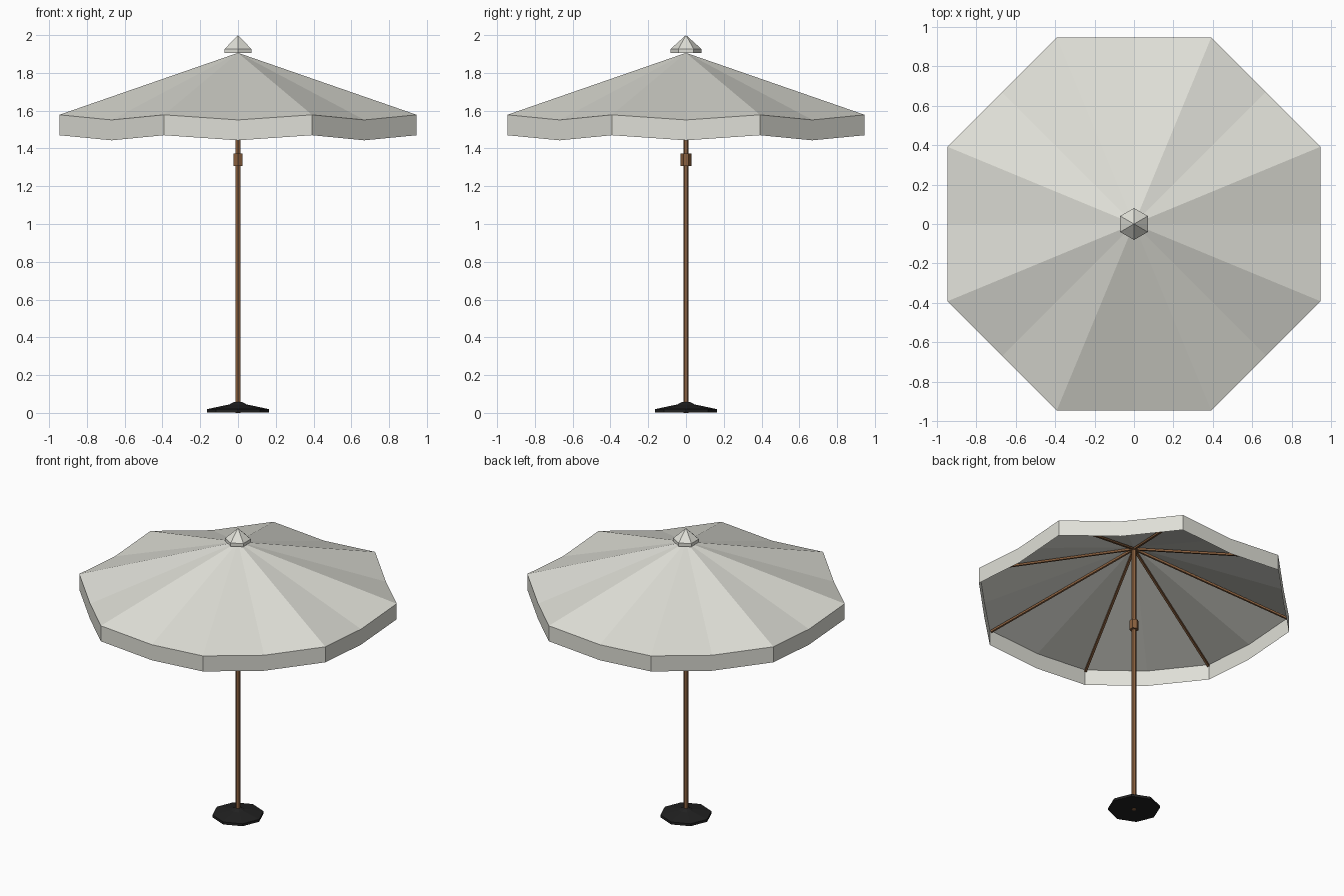
import bpy, bmesh
from math import pi, cos, sin
from mathutils import Vector

cube = bpy.data.objects.get("Cube")
if cube:
    bpy.data.objects.remove(cube, do_unlink=True)


def material(name, colour):
    m = bpy.data.materials.new(name)
    m.use_nodes = True
    m.diffuse_color = (*colour, 1)
    m.node_tree.nodes["Principled BSDF"].inputs["Base Color"].default_value = (*colour, 1)
    return m


fabric = material("pale_grey_fabric", (0.74, 0.74, 0.68))
wood = material("brown_wood", (0.26, 0.12, 0.05))
iron = material("black_iron", (0.015, 0.015, 0.015))


def finish(name, bm, mat, closed=True):
    if closed:
        bmesh.ops.recalc_face_normals(bm, faces=bm.faces)
    mesh = bpy.data.meshes.new(name)
    bm.to_mesh(mesh)
    bm.free()
    mesh.materials.append(mat)
    obj = bpy.data.objects.new(name, mesh)
    bpy.context.collection.objects.link(obj)
    return obj


def lathe(name, profile, sides, mat):
    """Flat-sided solid from (radius, height) pairs, with a corner on the y axis."""
    bm = bmesh.new()
    rings = []
    for r, z in profile:
        n = sides if r > 0 else 1
        rings.append([bm.verts.new((r * sin(2 * pi * i / sides), r * cos(2 * pi * i / sides), z))
                      for i in range(n)])
    for low, high in zip(rings, rings[1:]):
        for i in range(sides):
            j = (i + 1) % sides
            if len(high) == 1:
                bm.faces.new((low[i], low[j], high[0]))
            else:
                bm.faces.new((low[i], low[j], high[j], high[i]))
    for ring in (rings[0], rings[-1]):
        if len(ring) > 1:
            bm.faces.new(ring)
    return finish(name, bm, mat)


# Stand, pole, collar and finial
lathe("base", [(0.163, 0.003), (0.163, 0.02), (0.045, 0.045), (0.02, 0.058)], 8, iron)
lathe("pole", [(0.0145, 0), (0.0145, 1.895)], 6, wood)
lathe("collar", [(0.029, 1.307), (0.029, 1.372)], 6, wood)
lathe("finial", [(0.081, 1.904), (0.081, 1.927), (0, 2.0)], 6, fabric)

# Canopy: octagon with edges that sag between the corners, and a hanging valance
INNER = 0.946
OUTER = INNER / cos(pi / 8)
APEX, CORNER, SAG, DROP = 1.906, 1.578, 0.027, 0.108

bm = bmesh.new()
top = bm.verts.new((0, 0, APEX))
rim, hem = [], []
for i in range(16):
    a = i * pi / 8
    r, z = (OUTER, CORNER) if i % 2 else (INNER, CORNER - SAG)
    rim.append(bm.verts.new((r * cos(a), r * sin(a), z)))
    hem.append(bm.verts.new((r * cos(a), r * sin(a), z - DROP)))
for i in range(16):
    j = (i + 1) % 16
    bm.faces.new((top, rim[i], rim[j]))
    bm.faces.new((rim[i], hem[i], hem[j], rim[j]))
finish("canopy", bm, fabric, closed=False)

# Ribs: one square bar under each corner seam
HALF = 0.007
bm = bmesh.new()
for i in range(8):
    a = (i + 0.5) * pi / 4
    out = Vector((cos(a), sin(a), 0))
    side = Vector((-sin(a), cos(a), 0)) * HALF
    ends = []
    for r, z in ((0.005, APEX), (OUTER - 0.01, CORNER)):
        p = out * r + Vector((0, 0, z - 0.006))
        low = Vector((0, 0, -2 * HALF))
        ends.append([bm.verts.new(q) for q in (p + side, p - side, p - side + low, p + side + low)])
    bm.faces.new(ends[0])
    bm.faces.new(ends[1])
    for k in range(4):
        n = (k + 1) % 4
        bm.faces.new((ends[0][k], ends[0][n], ends[1][n], ends[1][k]))
finish("ribs", bm, wood)
